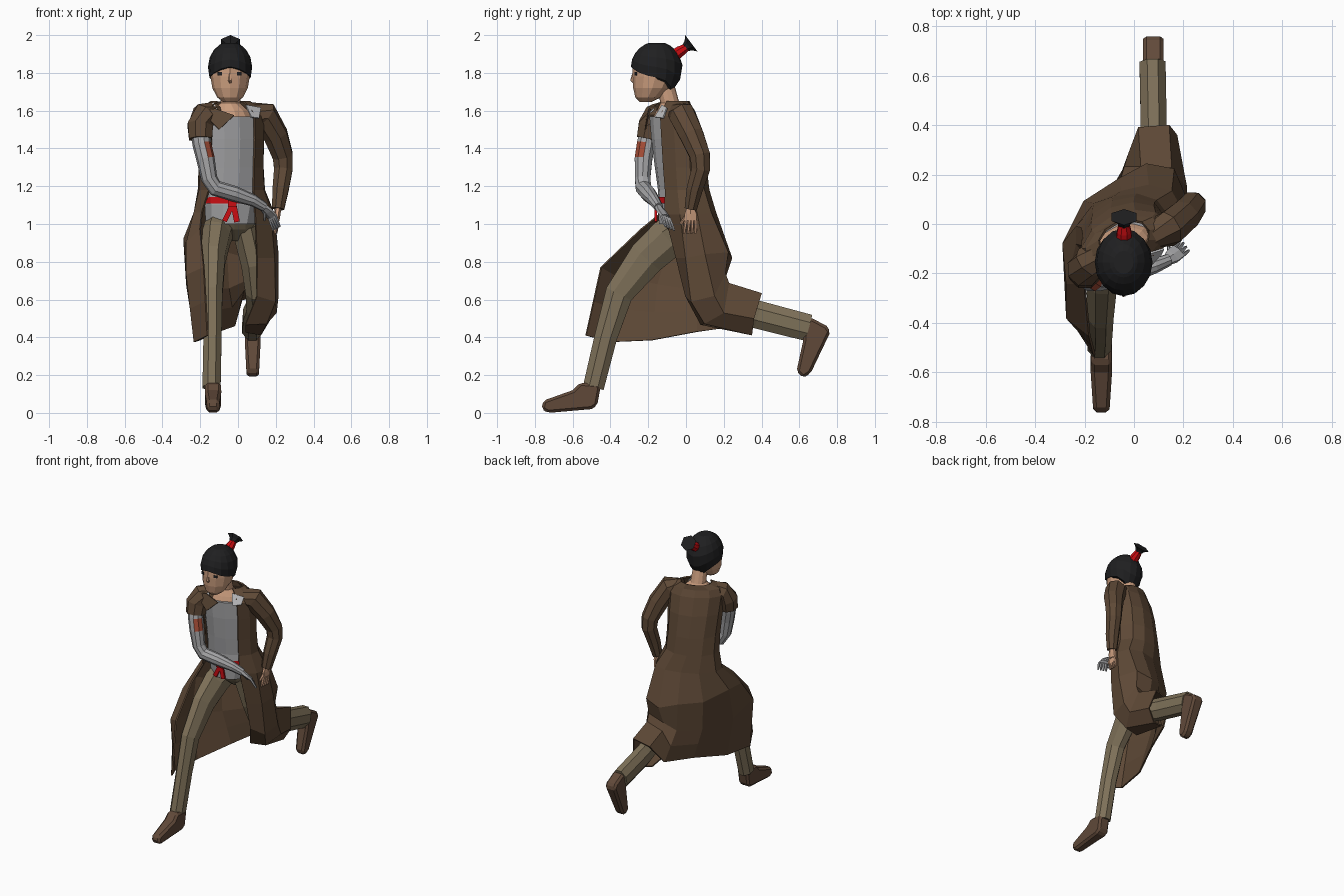
import bpy, bmesh, math
from mathutils import Vector

def material(name, r, g, b):
    m = bpy.data.materials.new(name)
    m.diffuse_color = (r, g, b, 1)
    return m

COAT = material("coat brown", .112, .066, .037)
BOOT = material("boot brown", .12, .068, .042)
PANTS = material("trouser khaki", .21, .165, .1)
SHIRT = material("shirt grey", .38, .38, .39)
TRIM = material("collar light grey", .52, .52, .53)
SKIN = material("skin", .6, .34, .21)
HAIR = material("hair black", .014, .014, .015)
RED = material("sash red", .6, .004, .006)
MARK = material("arm mark rust", .36, .07, .035)

def make(name, verts, faces, mat):
    me = bpy.data.meshes.new(name)
    me.from_pydata([tuple(v) for v in verts], [], faces)
    me.materials.append(mat)
    bm = bmesh.new()
    bm.from_mesh(me)
    bmesh.ops.recalc_face_normals(bm, faces=bm.faces)
    bm.to_mesh(me)
    bm.free()
    ob = bpy.data.objects.new(name, me)
    bpy.context.collection.objects.link(ob)
    return ob

def loft(name, rows, mat, wrap=True, caps=True):
    n = len(rows[0])
    verts = [v for r in rows for v in r]
    faces = []
    for i in range(len(rows) - 1):
        for j in range(n if wrap else n - 1):
            k = (j + 1) % n
            faces.append((i*n + j, i*n + k, (i+1)*n + k, (i+1)*n + j))
    if wrap and caps:
        faces += [tuple(range(n))[::-1], tuple((len(rows)-1)*n + j for j in range(n))]
    return make(name, verts, faces, mat)

def tube(name, pts, mat, n=8, ref=(1, 0, 0)):
    """Sections (x, y, z, radius along ref, other radius) swept along a path."""
    rows, c = [], [Vector(p[:3]) for p in pts]
    for i, p in enumerate(pts):
        t = (c[min(i+1, len(c)-1)] - c[max(i-1, 0)]).normalized()
        a = Vector(ref)
        a = (a - t * a.dot(t)).normalized()
        b = t.cross(a)
        rows.append([c[i] + a*p[3]*math.cos(s) + b*p[-1]*math.sin(s)
                     for s in [(j + .5) * math.tau / n for j in range(n)]])
    return loft(name, rows, mat)

def ring(z, cx, cy, rx, ry, t, angles):
    """Horizontal ellipse turned by t; angle 0 is the front, 90 the left side."""
    out = []
    for d in angles:
        s, c = rx*math.sin(math.radians(d)), ry*math.cos(math.radians(d))
        out.append(Vector((cx + s*math.cos(t) + c*math.sin(t),
                           cy + s*math.sin(t) - c*math.cos(t), z)))
    return out

def box(name, loc, size, mat, rot=(0, 0, 0)):
    v = [(x*size[0]/2, y*size[1]/2, z*size[2]/2) for x in (-1, 1) for y in (-1, 1) for z in (-1, 1)]
    f = [(0, 1, 3, 2), (4, 6, 7, 5), (0, 4, 5, 1), (2, 3, 7, 6), (0, 2, 6, 4), (1, 5, 7, 3)]
    ob = make(name, v, f, mat)
    ob.location, ob.rotation_euler = loc, rot
    return ob

def thicken(ob, t):
    m = ob.modifiers.new("thickness", 'SOLIDIFY')
    m.thickness, m.offset = t, 0

FULL = [i * 30 for i in range(12)]

# torso: twisted so the right shoulder leads
BODY = [(1.615, -.04, -.075, .165, .09, .4), (1.57, -.035, -.075, .185, .115, .4),
        (1.45, -.035, -.055, .18, .13, .4), (1.3, -.035, -.035, .175, .135, .35),
        (1.18, -.035, -.02, .18, .135, .3)]
low = [(1.1, -.035, -.03, .16, .13, .28), (1.0, -.04, -.02, .145, .135, .2)]
loft("shirt", [ring(z, x, y, a*.92, b*.93, t, FULL) for z, x, y, a, b, t in BODY[1:] + low], SHIRT)
loft("trouser_hips", [ring(1.03, -.04, -.01, .13, .125, .15, FULL),
                      ring(.97, -.03, .015, .12, .11, .1, FULL),
                      ring(.91, -.02, .05, .07, .07, .1, FULL)], PANTS)

# long open coat: elliptical bodice rows, then draped skirt columns, left edge to right edge
ARC = [28, 58, 88, 122, 152, 182, 214, 246, 276, 305]
coat = [ring(1.648, -.04, -.06, .105, .07, .35, ARC)] + [ring(*b, ARC) for b in BODY]
SKIRT = [
    [(.09, -.11, 1.05), (.17, -.03, 1.05), (.19, .06, 1.05), (.15, .13, 1.06), (.06, .155, 1.06),
     (-.05, .13, 1.06), (-.16, .08, 1.06), (-.23, -.01, 1.06), (-.23, -.08, 1.06), (-.19, -.13, 1.06)],
    [(.1, -.05, .82), (.19, 0, .82), (.21, .1, .84), (.16, .22, .85), (.05, .24, .82),
     (-.06, .18, .85), (-.2, .09, .87), (-.285, -.08, .92), (-.27, -.24, .9), (-.2, -.24, .97)],
    [(.1, 0, .62), (.195, .03, .59), (.21, .15, .62), (.15, .205, .74), (.04, .2, .7),
     (-.05, .18, .66), (-.17, .06, .65), (-.27, -.15, .68), (-.27, -.38, .73), (-.18, -.45, .77)],
    [(.04, .33, .43), (.12, .35, .415), (.17, .36, .5), (.14, .4, .63), (.02, .39, .6),
     (-.02, .28, .46), (-.1, .06, .43), (-.2, -.18, .385), (-.23, -.4, .375), (-.16, -.53, .41)]]
# extra row so the left panel wraps round the bent knee and folds behind it
knee = [Vector(a).lerp(Vector(b), .5) for a, b in zip(SKIRT[2], SKIRT[3])]
knee[:5] = [(.04, .08, .47), (.15, .1, .475), (.2, .2, .53), (.15, .225, .685), (.03, .23, .65)]
thicken(loft("coat", coat + SKIRT[:3] + [knee] + SKIRT[3:], COAT, wrap=False), .01)

# collar flaps
def flap(name, pts, mat):
    thicken(make(name, pts, [tuple(range(len(pts)))], mat), .008)
flap("right_lapel", [(-.2, -.2, 1.6), (-.12, -.19, 1.61), (-.02, -.2, 1.575), (-.1, -.215, 1.5)], COAT)
flap("right_collar", [(-.17, -.16, 1.615), (-.13, -.14, 1.64), (-.1, -.19, 1.59)], TRIM)
flap("left_collar", [(.04, -.125, 1.63), (.12, -.1, 1.615), (.11, -.12, 1.56), (.07, -.165, 1.565)], TRIM)

# sash with knot and two tails
loft("sash", [ring(z, -.035, -.03, .153, .127, .28, FULL) for z in (1.142, 1.108)], RED, caps=False)
box("sash_knot", (-.03, -.162, 1.11), (.045, .026, .04), RED)
box("sash_tail_left", (-.015, -.16, 1.06), (.03, .012, .1), RED, (0, -.2, 0))
box("sash_tail_right", (-.05, -.16, 1.06), (.026, .012, .1), RED, (0, .45, 0))

# legs
tube("right_trouser_leg", [(-.09, .0, 1.0, .085, .1), (-.115, -.09, .93, .08, .115), (-.13, -.21, .82, .068, .105),
     (-.135, -.355, .63, .057, .08), (-.135, -.425, .4, .052, .065), (-.14, -.49, .135, .052, .06)], PANTS)
tube("left_trouser_leg", [(.04, .03, .99, .08, .1), (.085, .07, .8, .075, .105), (.1, .12, .65, .065, .095),
     (.1, .22, .56, .06, .075), (.08, .38, .52, .057, .08), (.075, .65, .45, .057, .077)], PANTS)

# boots: side profiles given thickness across x, narrower at the toe
def boot(name, prof, x0, half, toe):
    n = len(prof)
    v = [(x0 + s*half*(.78 if i in toe else 1), y, z) for s in (-1, 1) for i, (y, z) in enumerate(prof)]
    f = [tuple(range(n)), tuple(range(n, 2*n))] + [(i, (i+1) % n, n + (i+1) % n, n + i) for i in range(n)]
    b = make(name, v, f, BOOT).modifiers.new("bevel", 'BEVEL')
    b.width, b.segments = .014, 1
boot("right_boot", [(-.56, .16), (-.45, .15), (-.47, .04), (-.5, .02), (-.73, 0), (-.765, .02), (-.755, .065), (-.6, .12)],
     -.132, .042, (4, 5, 6))
boot("left_boot", [(.63, .5), (.67, .5), (.745, .46), (.765, .43), (.66, .21), (.62, .185), (.585, .22), (.62, .38)],
     .078, .042, (4, 5, 6))

# arms
tube("left_sleeve", [(.06, -.045, 1.59, .055), (.14, -.02, 1.578, .074), (.2, .03, 1.47, .068),
     (.237, .075, 1.36, .058), (.24, .078, 1.29, .053), (.225, .045, 1.18, .046), (.212, .025, 1.08, .035)], COAT)
tube("right_sleeve", [(-.12, -.11, 1.59, .06), (-.18, -.155, 1.575, .07), (-.2, -.185, 1.52, .073),
     (-.198, -.2, 1.45, .066)], COAT, ref=(0, 1, 0))
arm = tube("right_arm", [(-.2, -.19, 1.52, .05), (-.192, -.212, 1.425, .05), (-.172, -.225, 1.345, .049),
     (-.152, -.23, 1.24, .043), (-.12, -.225, 1.19, .043), (-.02, -.2, 1.16, .042),
     (.08, -.17, 1.125, .032), (.14, -.145, 1.09, .025)], SHIRT, n=10, ref=(0, 1, 0))
arm.data.materials.append(MARK)
for f in arm.data.polygons:  # rust mark on the inner front of the upper arm
    if 1.35 < f.center.z < 1.42 and f.normal.dot(Vector((.7, -.7, 0))) > .78:
        f.material_index = 1

# hands: palm, four fingers, thumb
def hand(name, wrist, palm, tip, across, thumb, mat):
    w, p, t, a = map(Vector, (wrist, palm, tip, across))
    tube(name + "_palm", [(*w, .022, .018), (*w.lerp(p, .5), .036, .016), (*p, .036, .013)], mat, 6, across)
    for i in range(4):
        o = a * (i - 1.5) * .018
        m = p.lerp(t, .5) + o*1.1
        tube(name + "_finger", [(*(p + o), .01), (*m, .009), (*(t + o*1.2), .006)], mat, 5, across)
    tube(name + "_thumb", [(*w.lerp(p, .3), .012), (*thumb, .007)], mat, 5, across)
hand("right_hand", (.13, -.15, 1.095), (.18, -.11, 1.04), (.205, -.085, .975), (.5, -.7, .3),
     (.14, -.09, 1.02), SHIRT)
hand("left_hand", (.212, .025, 1.09), (.207, .025, 1.02), (.2, .02, .95), (.1, .95, 0), (.195, -.03, 1.0), SKIN)

# neck and head
loft("neck", [ring(1.55, -.04, -.085, .13, .09, .35, FULL), ring(1.6, -.04, -.085, .1, .07, .3, FULL),
              ring(1.64, -.04, -.085, .053, .05, 0, FULL), ring(1.74, -.04, -.11, .047, .048, 0, FULL)], SKIN)
loft("face", [ring(z, -.042, y, a, b, 0, FULL) for z, y, a, b in
     [(1.645, -.215, .035, .03), (1.67, -.2, .068, .068), (1.72, -.178, .094, .102), (1.78, -.162, .104, .122),
      (1.86, -.157, .104, .124), (1.92, -.155, .075, .09)]], SKIN)
tube("nose", [(-.042, -.28, 1.8, .004), (-.042, -.286, 1.76, .01), (-.042, -.274, 1.748, .008)], SKIN, 5)
for s in (-1, 1):
    box("eye", (-.045 + s*.05, -.265, 1.795), (.024, .008, .02), HAIR, (0, 0, s*.35))

# hair cap: hairline drops from brow to nape
rows = []
for k in range(6):
    row = []
    for j in range(16):
        a = j * math.tau / 16
        base = 1.765 + .065*math.cos(a) + .012*math.cos(3*a) - .01*math.cos(2*a)
        z = base + (1.957 - base) * math.sin(k/5 * math.pi/2)
        h = (z - 1.83) / .135
        f = math.sqrt(max(.08, 1 - h*h)) if h > 0 else 1 - .42*h*h
        row.append((-.042 + .117*f*math.sin(a), -.155 - .137*f*math.cos(a), z))
    rows.append(row)
loft("hair", rows, HAIR)
tube("hair_tie", [(-.04, -.065, 1.89, .034), (-.04, -.03, 1.915, .031), (-.04, .004, 1.936, .022)], RED)
tube("ponytail", [(-.04, -.005, 1.932, .022), (-.04, .012, 1.945, .032), (-.04, .028, 1.957, .058, .054)], HAIR, 6)
